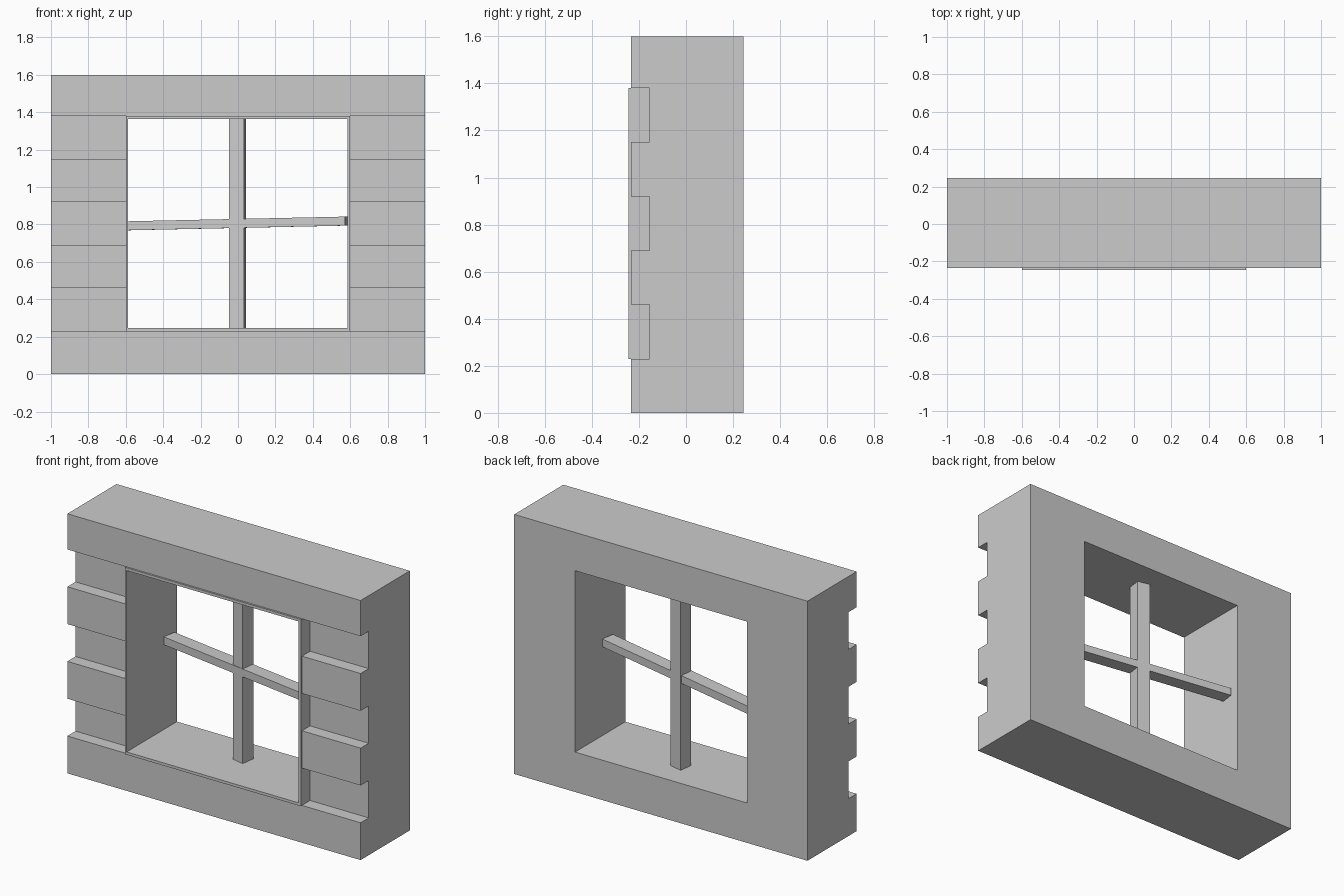
import bpy, bmesh

if "Cube" in bpy.data.objects:
    bpy.data.objects.remove(bpy.data.objects["Cube"])

def prism(name, ring, offset):
    """Solid made by sweeping a planar ring of points along an offset."""
    bm = bmesh.new()
    face = bm.faces.new([bm.verts.new(p) for p in ring])
    moved = bmesh.ops.extrude_face_region(bm, geom=[face])["geom"]
    bmesh.ops.translate(bm, vec=offset,
                        verts=[v for v in moved if isinstance(v, bmesh.types.BMVert)])
    bmesh.ops.recalc_face_normals(bm, faces=bm.faces)
    mesh = bpy.data.meshes.new(name)
    bm.to_mesh(mesh)
    bm.free()
    obj = bpy.data.objects.new(name, mesh)
    bpy.context.collection.objects.link(obj)
    return obj

def box(name, x0, x1, y0, y1, z0, z1):
    return prism(name, [(x0, y0, z0), (x1, y0, z0), (x1, y0, z1), (x0, y0, z1)],
                 (0, y1 - y0, 0))

def boolean(obj, tool, operation):
    mod = obj.modifiers.new(operation.lower(), 'BOOLEAN')
    mod.operation, mod.solver, mod.object = operation, 'EXACT', tool
    bpy.context.view_layer.objects.active = obj
    bpy.ops.object.modifier_apply(modifier=mod.name)
    bpy.data.objects.remove(tool)

# Surround: notched side profile, alternating courses stand out and step back
BACK, FRONT, RECESS, COURSE = 0.245, -0.234, -0.155, 0.23
profile = [(-1, BACK, 0), (-1, FRONT, 0)]
for i in range(1, 7):
    a, b = (FRONT, RECESS) if i % 2 else (RECESS, FRONT)
    profile += [(-1, a, i * COURSE), (-1, b, i * COURSE)]
profile += [(-1, FRONT, 1.6), (-1, BACK, 1.6)]
surround = prism("window_surround", profile, (2, 0, 0))

# Thin lip around the opening, then the opening itself
boolean(surround, box("lip", -0.6, 0.6, -0.245, 0.1, 0.229, 1.381), 'UNION')
boolean(surround, box("opening", -0.588, 0.585, -0.5, 0.5, 0.246, 1.364), 'DIFFERENCE')

# Glazing bars, set slightly askew in the opening
prism("vertical_bar",
      [(-0.048, 0.018, 0.246), (0.032, 0.0, 0.246),
       (0.044, 0.086, 0.246), (-0.037, 0.104, 0.246)], (0, 0, 1.118))
prism("horizontal_bar",
      [(-0.588, 0.117, 0.769), (-0.588, 0.117, 0.817),
       (-0.575, 0.202, 0.817), (-0.575, 0.202, 0.769)], (1.16, -0.222, 0.025))
